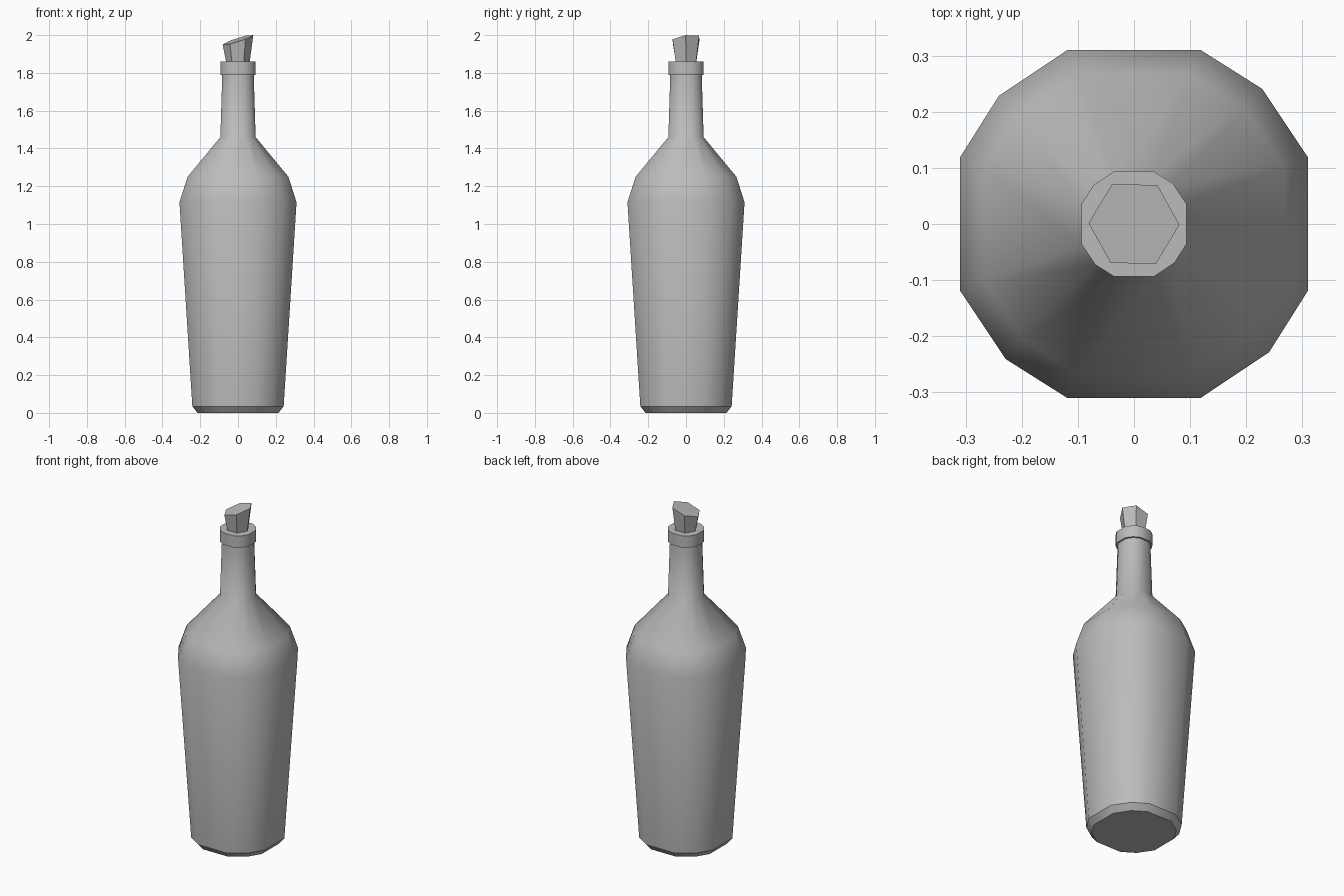
import bpy, bmesh, math

cube = bpy.data.objects.get("Cube")
if cube:
    bpy.data.objects.remove(cube, do_unlink=True)

grey = bpy.data.materials.new("plain grey")
grey.use_nodes = True
colour = (0.5, 0.5, 0.5, 1)
grey.diffuse_color = colour
grey.node_tree.nodes["Principled BSDF"].inputs["Base Color"].default_value = colour

# Twelve-sided section: four flats facing the axes, each corner cut by two faces
BOTTLE_ANGLES = [math.radians(quarter * 90 + a) for quarter in range(4) for a in (-21, 21, 46.5)]
CORK_ANGLES = [math.radians(a * 60 - 1) for a in range(6)]


def lathe(name, profile, angles, sharp_rings=(), smooth=True, top=None):
    """Stack rings of (radius, height), cap both ends, and crease chosen rings."""
    bm = bmesh.new()
    rings = [[bm.verts.new((r * math.cos(a), r * math.sin(a), z)) for a in angles]
             for r, z in profile]
    if top:
        for v in rings[-1]:
            v.co.z = top(v.co.x, v.co.y)
    n = len(angles)
    for low, high in zip(rings, rings[1:]):
        for i in range(n):
            j = (i + 1) % n
            bm.faces.new((low[i], low[j], high[j], high[i])).smooth = smooth
    bm.faces.new(rings[0][::-1])
    bm.faces.new(rings[-1])
    bm.edges.ensure_lookup_table()
    for k in sharp_rings:
        ring = set(rings[k])
        for e in bm.edges:
            if ring.issuperset(e.verts):
                e.smooth = False
    mesh = bpy.data.meshes.new(name)
    bm.to_mesh(mesh)
    bm.free()
    mesh.materials.append(grey)
    obj = bpy.data.objects.new(name, mesh)
    bpy.context.collection.objects.link(obj)
    return obj


# Bottle from bevelled base to neck, then the lip
lathe("bottle_body",
      [(0.23, 0), (0.259, 0.035), (0.332, 1.115), (0.286, 1.25), (0.1, 1.46), (0.089, 1.8)],
      BOTTLE_ANGLES, sharp_rings=(0, 1, 5))
lathe("bottle_lip", [(0.1, 1.79), (0.1, 1.86)], BOTTLE_ANGLES, sharp_rings=(0, 1))

# Six-sided cork with a slanted top
lathe("cork", [(0.061, 1.85), (0.081, 1.97)], CORK_ANGLES, smooth=False,
      top=lambda x, y: 1.975 + 0.31 * x + 0.13 * y)
